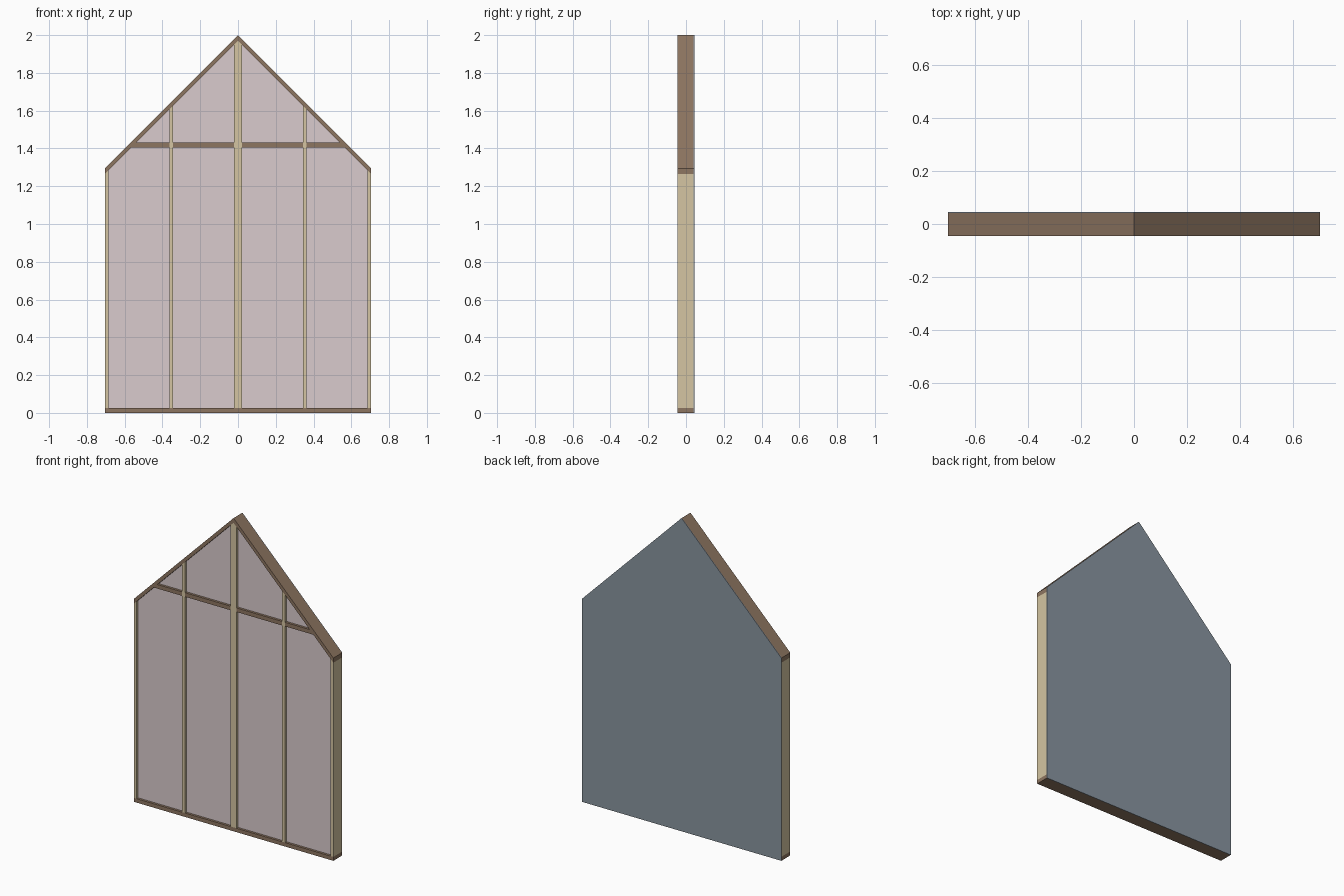
import bpy, bmesh

if "Cube" in bpy.data.objects:
    bpy.data.objects.remove(bpy.data.objects["Cube"])

W, EAVE, RISE = 0.705, 1.295, 0.03      # half width, eave height, plumb rafter thickness
FRONT, BACK, SHEET = -0.045, 0.045, 0.004
PLATE, STUD = 0.025, 0.02
C0, C1 = 1.406, 1.432                   # collar rail bottom and top
SEAM = 1.42


def material(name, rgb):
    m = bpy.data.materials.new(name)
    m.diffuse_color = (*rgb, 1)
    m.use_nodes = True
    m.node_tree.nodes["Principled BSDF"].inputs["Base Color"].default_value = m.diffuse_color
    return m


PINE = material("pale_timber", (0.66, 0.56, 0.36))
BROWN = material("brown_timber", (0.27, 0.18, 0.12))
PINK = material("pink_insulation", (0.70, 0.60, 0.61))
GREY = material("grey_board", (0.25, 0.30, 0.35))


def prism(name, profile, y0, y1, mat):
    """Extrude an x-z outline from y0 to y1."""
    bm = bmesh.new()
    face = bm.faces.new([bm.verts.new((x, y0, z)) for x, z in profile])
    new = bmesh.ops.extrude_face_region(bm, geom=[face])["geom"]
    bmesh.ops.translate(bm, vec=(0, y1 - y0, 0),
                        verts=[v for v in new if isinstance(v, bmesh.types.BMVert)])
    bmesh.ops.recalc_face_normals(bm, faces=bm.faces)
    me = bpy.data.meshes.new(name)
    bm.to_mesh(me)
    bm.free()
    me.materials.append(mat)
    bpy.context.collection.objects.link(bpy.data.objects.new(name, me))


def pair(name, profile, y0, y1, mat):
    """Build a part on the right and its mirror image on the left."""
    prism("right_" + name, profile, y0, y1, mat)
    prism("left_" + name, [(-x, z) for x, z in profile], y0, y1, mat)


def under(x):
    """Underside height of the 45 degree rafters."""
    return EAVE - RISE + W - abs(x)


INNER = BACK - SHEET
APEX = EAVE + W

# Bottom plate and rafters
prism("bottom_plate", [(-W, 0), (W, 0), (W, PLATE), (-W, PLATE)], FRONT, INNER, BROWN)
pair("rafter", [(0, APEX - RISE), (W, EAVE - RISE), (W, EAVE), (0, APEX)], FRONT, INNER, BROWN)

# Studs, cut to the roof slope
c = 0.021
prism("centre_stud", [(-c, PLATE), (c, PLATE), (c, under(c)), (0, under(0)), (-c, under(c))],
      FRONT, INNER, PINE)
mid0, mid1 = 0.353 - STUD / 2, 0.353 + STUD / 2
for name, a, b in (("middle_stud", mid0, mid1), ("end_stud", W - STUD, W)):
    pair(name, [(a, PLATE), (b, PLATE), (b, under(b)), (a, under(a))], FRONT, INNER, PINE)

# Collar rail pieces between the studs
tip = under(0)
pair("inner_rail", [(c, C0), (mid0, C0), (mid0, C1), (c, C1)], FRONT, INNER, BROWN)
pair("outer_rail", [(mid1, C0), (tip - C0, C0), (tip - C1, C1), (mid1, C1)], FRONT, INNER, BROWN)

# Insulation filling each bay, slightly recessed from the front
F = FRONT + 0.015
e = W - STUD
pair("inner_lower_insulation", [(c, PLATE), (mid0, PLATE), (mid0, C0), (c, C0)], F, INNER, PINK)
pair("outer_lower_insulation",
     [(mid1, PLATE), (e, PLATE), (e, under(e)), (tip - C0, C0), (mid1, C0)], F, INNER, PINK)
pair("inner_upper_insulation",
     [(c, C1), (mid0, C1), (mid0, under(mid0)), (c, under(c))], F, INNER, PINK)
pair("outer_upper_insulation", [(mid1, C1), (tip - C1, C1), (mid1, under(mid1))], F, INNER, PINK)

# Back sheathing: two lower boards and one gable board
s = APEX - SEAM
pair("lower_board", [(0, 0), (W, 0), (W, EAVE), (s, SEAM), (0, SEAM)], INNER, BACK, GREY)
prism("gable_board", [(-s, SEAM), (s, SEAM), (0, APEX)], INNER, BACK, GREY)
